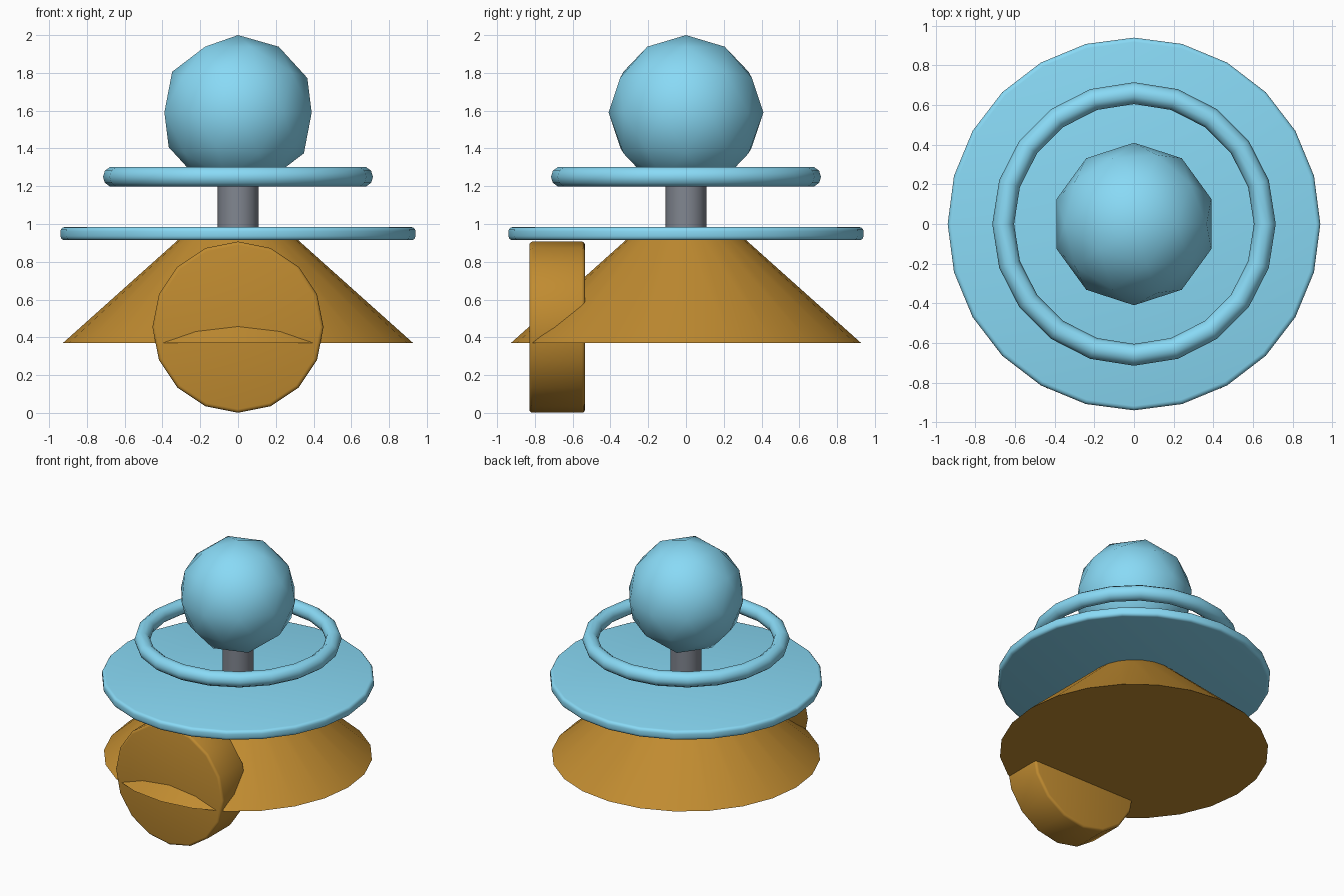
import bpy, math

if "Cube" in bpy.data.objects:
    bpy.data.objects.remove(bpy.data.objects["Cube"])


def material(name, color):
    m = bpy.data.materials.new(name)
    m.diffuse_color = (*color, 1)
    m.use_nodes = True
    m.node_tree.nodes["Principled BSDF"].inputs["Base Color"].default_value = m.diffuse_color
    return m


BLUE = material("pale_blue", (0.25, 0.70, 0.92))
AMBER = material("amber", (0.53, 0.26, 0.03))
GREY = material("steel", (0.22, 0.24, 0.28))


def finish(name, mat, bevel=0, angle=40):
    """Name, colour, optionally round the rims, and shade the active object."""
    ob = bpy.context.object
    ob.name = name
    ob.data.materials.append(mat)
    if bevel:
        mod = ob.modifiers.new("rounded_rim", 'BEVEL')
        mod.width = bevel
        mod.segments = 3
        mod.limit_method = 'ANGLE'
        mod.angle_limit = math.radians(60)
        bpy.ops.object.modifier_apply(modifier=mod.name)
    bpy.ops.object.shade_smooth_by_angle(angle=math.radians(angle))
    return ob


def cylinder(name, mat, sides, radius, depth, loc, rot=(0, 0, 0), bevel=0):
    bpy.ops.mesh.primitive_cylinder_add(vertices=sides, radius=radius, depth=depth,
                                        location=loc, rotation=rot)
    return finish(name, mat, bevel)


# round head
bpy.ops.mesh.primitive_ico_sphere_add(subdivisions=2, radius=0.41, location=(0, 0, 1.59))
finish("head_ball", BLUE, angle=60)

# floating ring round the neck
bpy.ops.mesh.primitive_torus_add(major_segments=20, minor_segments=10, major_radius=0.66,
                                 minor_radius=0.055, location=(0, 0, 1.25))
finish("neck_ring", BLUE, angle=60)

# neck post
cylinder("neck_post", GREY, 16, 0.108, 0.36, (0, 0, 1.12))

# wide plate
cylinder("plate", BLUE, 24, 0.94, 0.07, (0, 0, 0.949), bevel=0.022)

# flared skirt under the plate
bpy.ops.mesh.primitive_cone_add(vertices=24, radius1=0.927, radius2=0.29, depth=0.57,
                                location=(0, 0, 0.655))
finish("skirt", AMBER)

# front drum, axis along y
cylinder("front_drum", AMBER, 16, 0.453, 0.295, (0, -0.682, 0.454),
         rot=(math.pi / 2, 0, 0), bevel=0.018)
